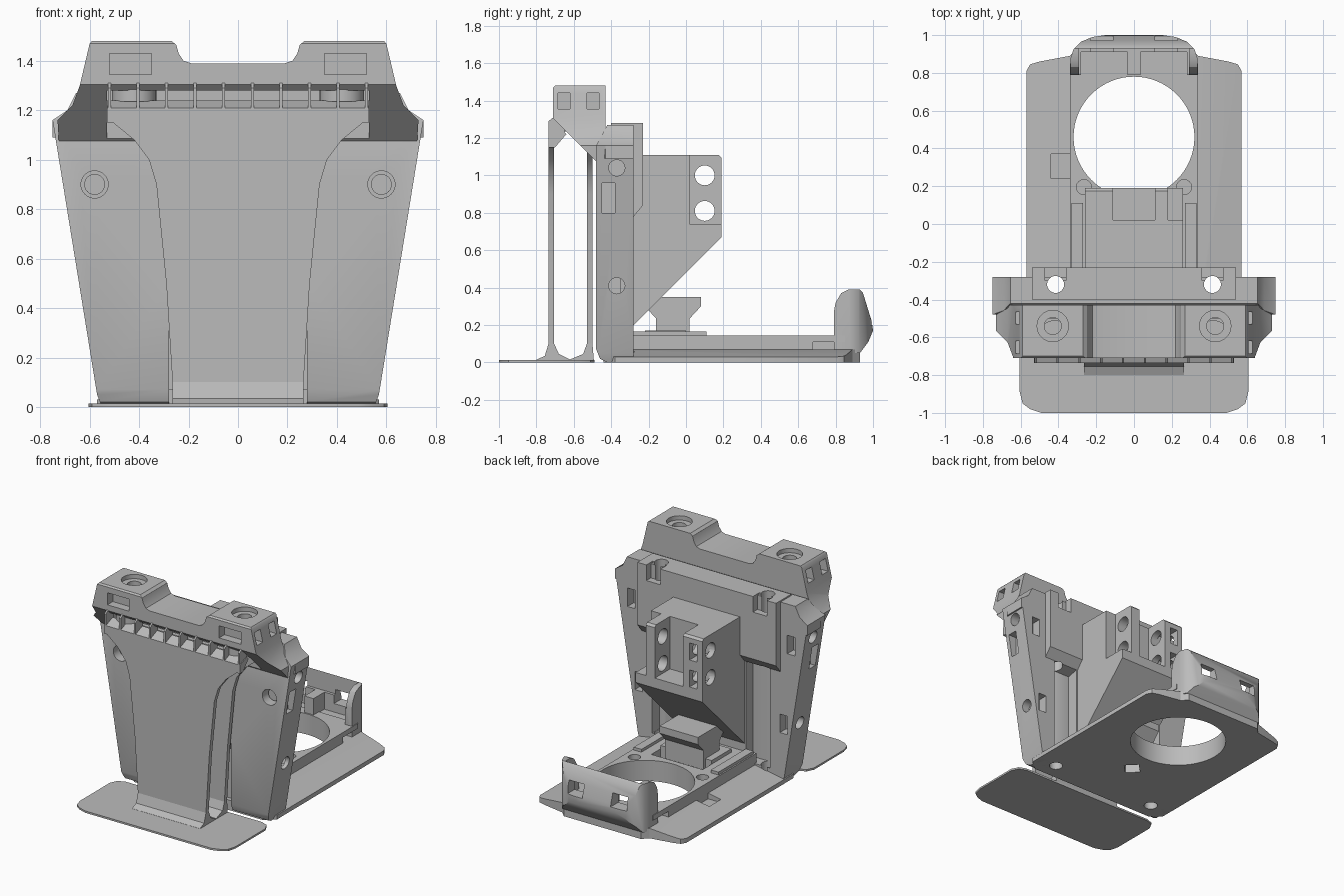
import bpy
import bmesh
import math

if "Cube" in bpy.data.objects:
    bpy.data.objects.remove(bpy.data.objects["Cube"])

grey = bpy.data.materials.new("plain_grey")
grey.use_nodes = True
colour = (0.5, 0.5, 0.5, 1)
grey.diffuse_color = colour
grey.node_tree.nodes["Principled BSDF"].inputs["Base Color"].default_value = colour


def prism(name, pts, axis, a, b):
    """Extrude a closed outline along an axis from a to b."""
    place = {"x": lambda p, t: (t, p[0], p[1]),
             "y": lambda p, t: (p[0], t, p[1]),
             "z": lambda p, t: (p[0], p[1], t)}[axis]
    bm = bmesh.new()
    low = [bm.verts.new(place(p, a)) for p in pts]
    high = [bm.verts.new(place(p, b)) for p in pts]
    bm.faces.new(low)
    bm.faces.new(high)
    n = len(pts)
    for i in range(n):
        j = (i + 1) % n
        bm.faces.new((low[i], low[j], high[j], high[i]))
    bmesh.ops.recalc_face_normals(bm, faces=bm.faces)
    mesh = bpy.data.meshes.new(name)
    bm.to_mesh(mesh)
    bm.free()
    ob = bpy.data.objects.new(name, mesh)
    bpy.context.collection.objects.link(ob)
    mesh.materials.append(grey)
    return ob


def box(name, x, y, z):
    return prism(name, [(x[0], y[0]), (x[1], y[0]), (x[1], y[1]), (x[0], y[1])], "z", *z)


def rod(name, axis, u, v, r, a, b, n=32):
    ring = [(u + r * math.cos(math.tau * i / n), v + r * math.sin(math.tau * i / n)) for i in range(n)]
    return prism(name, ring, axis, a, b)


def both(pts):
    """Complete a right half outline with its mirror image."""
    return pts + [(-u, v) for u, v in reversed(pts)]


def combine(ob, tool, how="DIFFERENCE"):
    mod = ob.modifiers.new("shape", "BOOLEAN")
    mod.operation, mod.solver, mod.object = how, "EXACT", tool
    bpy.context.view_layer.objects.active = ob
    bpy.ops.object.modifier_apply(modifier=mod.name)
    bpy.data.objects.remove(tool)


def cut_box(ob, x, y, z):
    combine(ob, box("cutter", x, y, z))


def cut_rod(ob, *args):
    combine(ob, rod("cutter", *args))


def span(s, a, b):
    return tuple(sorted((s * a, s * b)))


# Front foot and the two thin upright sheets
foot = both([(0.49, -1), (0.55, -0.98), (0.59, -0.95), (0.605, -0.89),
             (0.605, -0.56), (0.58, -0.51), (0.53, -0.49)])
prism("foot_plate", foot, "z", 0, 0.013)
sheet = both([(0.26, 0), (0.265, 0.1), (0.29, 0.5), (0.33, 0.9), (0.36, 1.0), (0.42, 1.08), (0.53, 1.17)])
prism("front_sheet", sheet, "y", -0.735, -0.705)
prism("rear_sheet", sheet, "y", -0.53, -0.5)
prism("sheet_fillet", [(-0.8, 0.005), (-0.8, 0.014), (-0.755, 0.035), (-0.735, 0.1), (-0.705, 0.1),
                       (-0.68, 0.045), (-0.62, 0.016), (-0.55, 0.045), (-0.53, 0.1), (-0.5, 0.1),
                       (-0.492, 0.005)], "x", -0.265, 0.265)
prism("sheet_shelf", [(-0.735, 1.15), (-0.735, 1.21), (-0.66, 1.24), (-0.64, 1.22), (-0.7, 1.15)],
      "x", -0.53, 0.53)
for i in range(10):
    x = -0.52 + i * 1.04 / 9
    prism("support_rib", [(-0.735, 1.2), (-0.735, 1.29), (-0.71, 1.31), (-0.65, 1.28), (-0.65, 1.23)],
          "x", x - 0.006, x + 0.006)

# Upright panel with a rounded lower edge
panel = prism("upright_panel", both([(0.55, 0), (0.57, 0.05), (0.75, 1.16), (0.69, 1.2), (0.65, 1.28)]),
              "y", -0.6, -0.1)
combine(panel, prism("cutter", [(-0.42, 0), (-0.46, 0.02), (-0.48, 0.07), (-0.48, 1.16), (-0.42, 1.27),
                                (-0.28, 1.27), (-0.28, 0)], "x", -1, 1), "INTERSECT")
combine(panel, prism("cutter", [(-0.55, -0.1), (-0.41, -0.1), (-0.41, 0.42), (-0.55, 0.58)],
                     "x", -0.28, 0.28))

# Upper rear block on the panel
block = prism("upper_block", [(-0.4, 0.75), (-0.28, 0.78), (-0.23, 0.84), (-0.23, 1.28), (-0.4, 1.28)],
              "x", -0.54, 0.54)

# Floor tray, thin at the sides, with a raised middle
tray = prism("floor_tray", both([(0.57, 0), (0.57, 0.03), (0.34, 0.07)]), "y", -0.6, 1.2)
combine(tray, prism("cutter", both([(0.5, -0.44), (0.57, -0.38), (0.57, 0.81), (0.55, 0.845),
                                    (0.5, 0.86), (0.34, 0.89), (0.3, 0.93)]), "z", -1, 1), "INTERSECT")
bed = box("raised_bed", (-0.34, 0.34), (-0.3, 0.85), (0.02, 0.145))
cut_box(bed, (-0.2, 0.2), (-0.1, 0.1), (0.08, 0.3))
cut_box(tray, (-0.44, -0.325), (0.24, 0.37), (0.03, 0.3))
for part in (tray, bed):
    cut_rod(part, "z", 0, 0.46, 0.32, -0.1, 0.5, 64)
    cut_rod(part, "z", 0, -0.02, 0.07, -0.1, 0.5, 4)
for s in (-1, 1):
    cut_box(bed, span(s, 0.29, 0.5), (0.68, 0.9), (0.06, 0.11))
    cut_rod(bed, "z", s * 0.265, 0.195, 0.04, 0.09, 0.3)
    box("bed_side_rail", span(s, 0.27, 0.33), (-0.28, 0.11), (0.14, 0.165))

# Features repeated on both sides of the panel
for s in (-1, 1):
    cut_box(panel, span(s, 0.27, 0.46), (-0.36, -0.2), (0.08, 0.8))
    for part in (panel, block, tray):
        cut_rod(part, "z", s * 0.415, -0.32, 0.045, -0.1, 1.5)
    cut_box(block, span(s, 0.36, 0.47), (-0.3, -0.1), (1.17, 1.5))
    cut_rod(panel, "y", s * 0.58, 0.9, 0.055, -0.6, -0.4)
    rod("panel_hole_floor", "y", s * 0.58, 0.9, 0.042, -0.43, -0.395)
    for z, edge in ((1.04, 0.73), (0.41, 0.634)):
        cut_rod(panel, "x", -0.37, z, 0.043, *span(s, edge - 0.06, 0.9))
    cut_box(panel, span(s, 0.655, 0.9), (-0.45, -0.38), (0.8, 0.96))
    for z in (0.35, 0.92):
        cut_box(panel, span(s, 0.5 + z / 10, 0.56 + z / 10), (-0.35, -0.1), (z, z + 0.13))

# Head cap across the top with a central dip
cap = prism("head_cap", [(-0.71, 1.47), (-0.7, 1.48), (-0.43, 1.48), (-0.43, 1.07), (-0.475, 1.07),
                         (-0.63, 1.225), (-0.71, 1.305)], "x", -1, 1)
combine(cap, prism("cutter", both([(0.19, 1.39), (0.22, 1.4), (0.24, 1.43), (0.25, 1.465), (0.27, 1.481),
                                   (0.59, 1.481), (0.6, 1.47), (0.64, 1.3), (0.67, 1.22), (0.73, 1.16),
                                   (0.72, 1.0)]), "y", -1, 0), "INTERSECT")
cut_box(cap, (-0.53, 0.53), (-0.695, -0.49), (0.9, 1.28))
for s in (-1, 1):
    cut_rod(cap, "z", s * 0.43, -0.54, 0.083, 1.45, 1.6)
    cut_rod(cap, "z", s * 0.43, -0.54, 0.045, 1.2, 1.6)
    cut_box(cap, span(s, 0.35, 0.52), (-0.8, -0.65), (1.345, 1.43))
    for y in (-0.685, -0.53):
        cut_box(cap, span(s, 0.55, 0.9), (y, y + 0.065), (1.355, 1.44))
    rod("cap_screw_boss", "z", s * 0.42, -0.6, 0.09, 1.235, 1.3)
    # Swept shoulder between cap and panel
    prism("shoulder", [(s * x, y) for x, y in ((0.6, -0.47), (0.68, -0.47), (0.75, -0.43),
                                               (0.75, -0.28), (0.6, -0.28))], "z", 1.09, 1.16)

# Projecting arm with a forked end
arm = prism("rear_arm", [(-0.4, 1.11), (0.175, 1.11), (0.19, 1.095), (0.19, 0.67), (-0.28, 0.2), (-0.4, 0.2)],
            "x", -0.26, 0.26)
cut_box(arm, (-0.11, 0.11), (0.02, 0.3), (0.74, 1.3))
cut_box(arm, (0.18, 0.4), (0.02, 0.3), (0.74, 1.3))
for z in (1.0, 0.81):
    cut_rod(arm, "x", 0.1, z, 0.053, -0.5, 0.5)
    cut_box(arm, (-0.22, -0.16), (0.05, 0.3), (z - 0.06, z + 0.06))

# Small clip block on the tray
prism("clip_block", [(-0.16, 0.35), (0.08, 0.35), (0.08, 0.3), (0.02, 0.235), (0.02, 0.1),
                     (-0.16, 0.1), (-0.16, 0.235), (-0.22, 0.3)], "x", -0.15, 0.15)
box("clip_base", (-0.2, 0.2), (-0.22, 0.0), (0.08, 0.17))

# Curved end stop with two pockets and windows
stop = prism("end_stop", both([(0.335, 0.79), (0.335, 0.88), (0.32, 0.925), (0.28, 0.965), (0.22, 0.99),
                               (0.15, 1.0)]), "z", 0, 0.6)
combine(stop, prism("cutter", [(0.7, 0.05), (0.93, 0.05), (0.975, 0.11), (1.0, 0.17), (0.993, 0.22),
                               (0.945, 0.375), (0.93, 0.39), (0.87, 0.39), (0.83, 0.37), (0.8, 0.32),
                               (0.785, 0.24)], "x", -1, 1), "INTERSECT")
for s in (-1, 1):
    cut_box(stop, span(s, 0.035, 0.28), (0.7, 0.91), (0.14, 0.6))
    cut_box(stop, span(s, 0.11, 0.23), (0.85, 1.1), (0.2, 0.29))
cut_box(stop, (-0.29, 0.29), (0.7, 0.93), (0.26, 0.6))

# Smooth the round surfaces and keep the edges sharp
for ob in bpy.data.objects:
    if ob.type == "MESH" and grey.name in ob.data.materials:
        bpy.ops.object.select_all(action="DESELECT")
        ob.select_set(True)
        bpy.context.view_layer.objects.active = ob
        bpy.ops.object.shade_smooth_by_angle(angle=math.radians(30))
